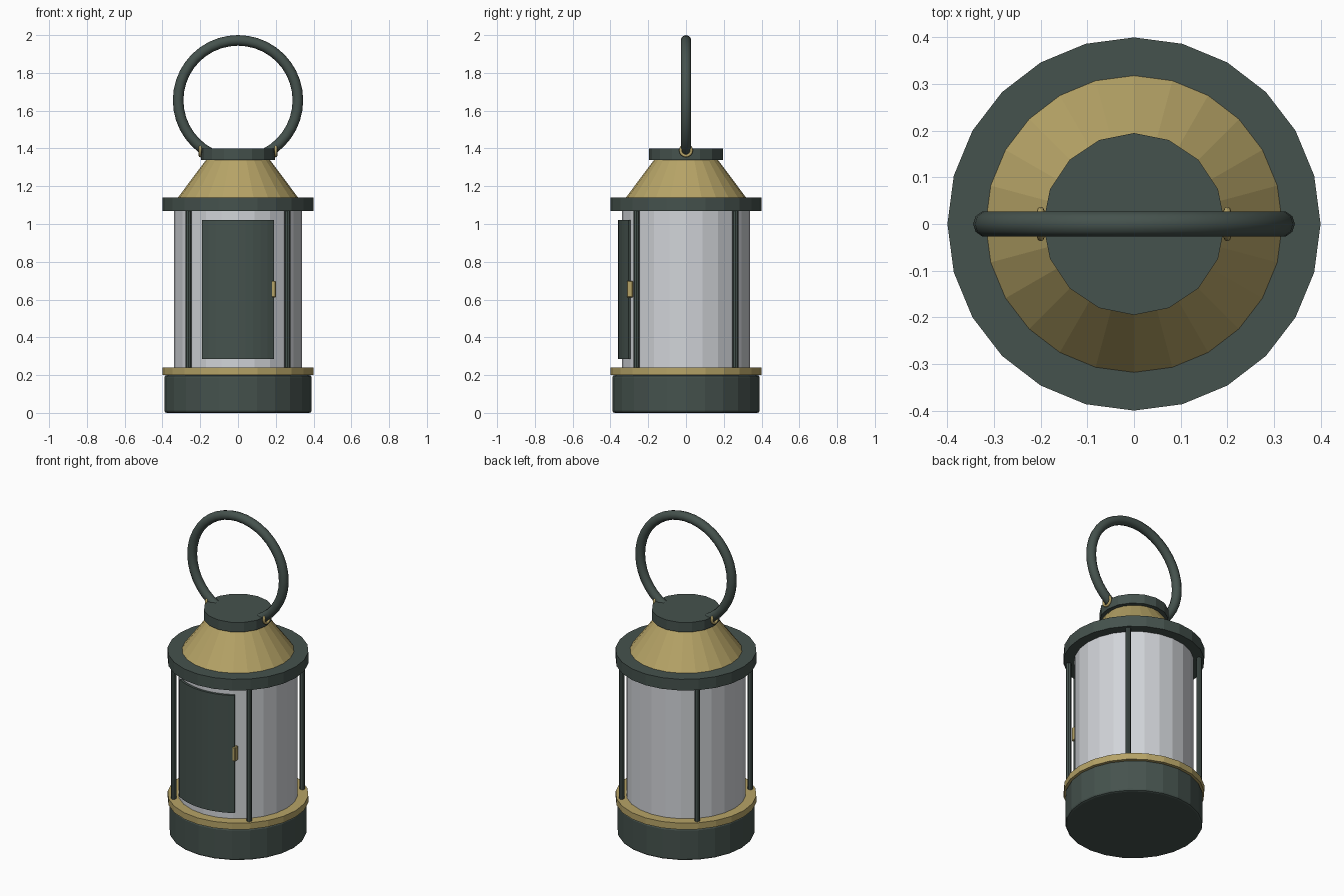
import bpy, bmesh, math
from mathutils import Matrix, Vector

if "Cube" in bpy.data.objects:
    bpy.data.objects.remove(bpy.data.objects["Cube"])


def material(name, rgb):
    m = bpy.data.materials.new(name)
    m.diffuse_color = (*rgb, 1)
    m.use_nodes = True
    m.node_tree.nodes["Principled BSDF"].inputs["Base Color"].default_value = m.diffuse_color
    return m


GREEN = material("dark green metal", (0.060, 0.085, 0.075))
BRASS = material("aged brass", (0.47, 0.37, 0.135))
GLASS = material("frosted glass", (0.64, 0.66, 0.69))


def finish(name, bm, mat, smooth=False):
    bmesh.ops.recalc_face_normals(bm, faces=bm.faces)
    me = bpy.data.meshes.new(name)
    bm.to_mesh(me)
    bm.free()
    me.materials.append(mat)
    for p in me.polygons:
        p.use_smooth = smooth
    ob = bpy.data.objects.new(name, me)
    bpy.context.collection.objects.link(ob)
    return ob


def drum(name, mat, r1, r2, z0, z1, sides=24, x=0, y=0):
    """Upright cylinder or cone between two heights."""
    bm = bmesh.new()
    bmesh.ops.create_cone(bm, cap_ends=True, segments=sides, radius1=r1, radius2=r2,
                          depth=z1 - z0, matrix=Matrix.Translation((x, y, (z0 + z1) / 2)))
    return finish(name, bm, mat)


def bevel(ob, width, segments):
    mod = ob.modifiers.new("bevel", "BEVEL")
    mod.width, mod.segments = width, segments
    mod.limit_method, mod.angle_limit = "ANGLE", math.radians(40)


def ring(name, mat, major, minor, n, m, centre, axis):
    """Torus whose hole points along the given axis."""
    bm = bmesh.new()
    rot = Vector((0, 0, 1)).rotation_difference(Vector(axis)).to_matrix()
    rows = []
    for i in range(n):
        a = math.tau * i / n
        row = []
        for j in range(m):
            b = math.tau * j / m
            r = major + minor * math.cos(b)
            p = Vector((r * math.cos(a), r * math.sin(a), minor * math.sin(b)))
            row.append(bm.verts.new(rot @ p + Vector(centre)))
        rows.append(row)
    for i in range(n):
        for j in range(m):
            k, l = (i + 1) % n, (j + 1) % m
            bm.faces.new((rows[i][j], rows[k][j], rows[k][l], rows[i][l]))
    return finish(name, bm, mat, True)


# Base, brass band and glass chimney
bevel(drum("base", GREEN, 0.39, 0.39, 0, 0.2), 0.012, 2)
drum("base_band", BRASS, 0.4, 0.4, 0.2, 0.24)
drum("glass", GLASS, 0.34, 0.34, 0.235, 1.075)

# Top rim, sloped roof and cap
drum("top_rim", GREEN, 0.4, 0.4, 1.07, 1.14)
drum("roof", BRASS, 0.318, 0.165, 1.14, 1.345)
drum("cap", GREEN, 0.195, 0.195, 1.34, 1.4, 16)

# Four guard bars
for sx in (-1, 1):
    for sy in (-1, 1):
        drum("guard_bar", GREEN, 0.016, 0.016, 0.235, 1.075, 8, sx * 0.262, sy * 0.262)

# Curved door on the front
bm = bmesh.new()
half, steps = math.radians(32), 10
rows = []
for i in range(steps + 1):
    a = -math.pi / 2 - half + 2 * half * i / steps
    rows.append([bm.verts.new((r * math.cos(a), r * math.sin(a), z))
                 for r, z in ((0.345, 0.285), (0.36, 0.285), (0.36, 1.02), (0.345, 1.02))])
for a, b in zip(rows, rows[1:]):
    for j in range(4):
        k = (j + 1) % 4
        bm.faces.new((a[j], b[j], b[k], a[k]))
bm.faces.new(rows[0])
bm.faces.new(rows[-1])
door = finish("door", bm, GREEN)

# Door latch
bm = bmesh.new()
bmesh.ops.create_cube(bm, size=1, matrix=Matrix.Translation((0.188, -0.297, 0.655))
                      @ Matrix.Diagonal((0.024, 0.032, 0.088, 1)))
bevel(finish("latch", bm, BRASS), 0.004, 1)

# Carrying ring and its two brass eyelets
ring("handle", GREEN, 0.317, 0.028, 40, 10, (0, 0, 1.655), (0, 1, 0))
for s in (-1, 1):
    ring("eyelet", BRASS, 0.029, 0.008, 16, 8, (s * 0.2, 0, 1.39), (1, 0, 0))
